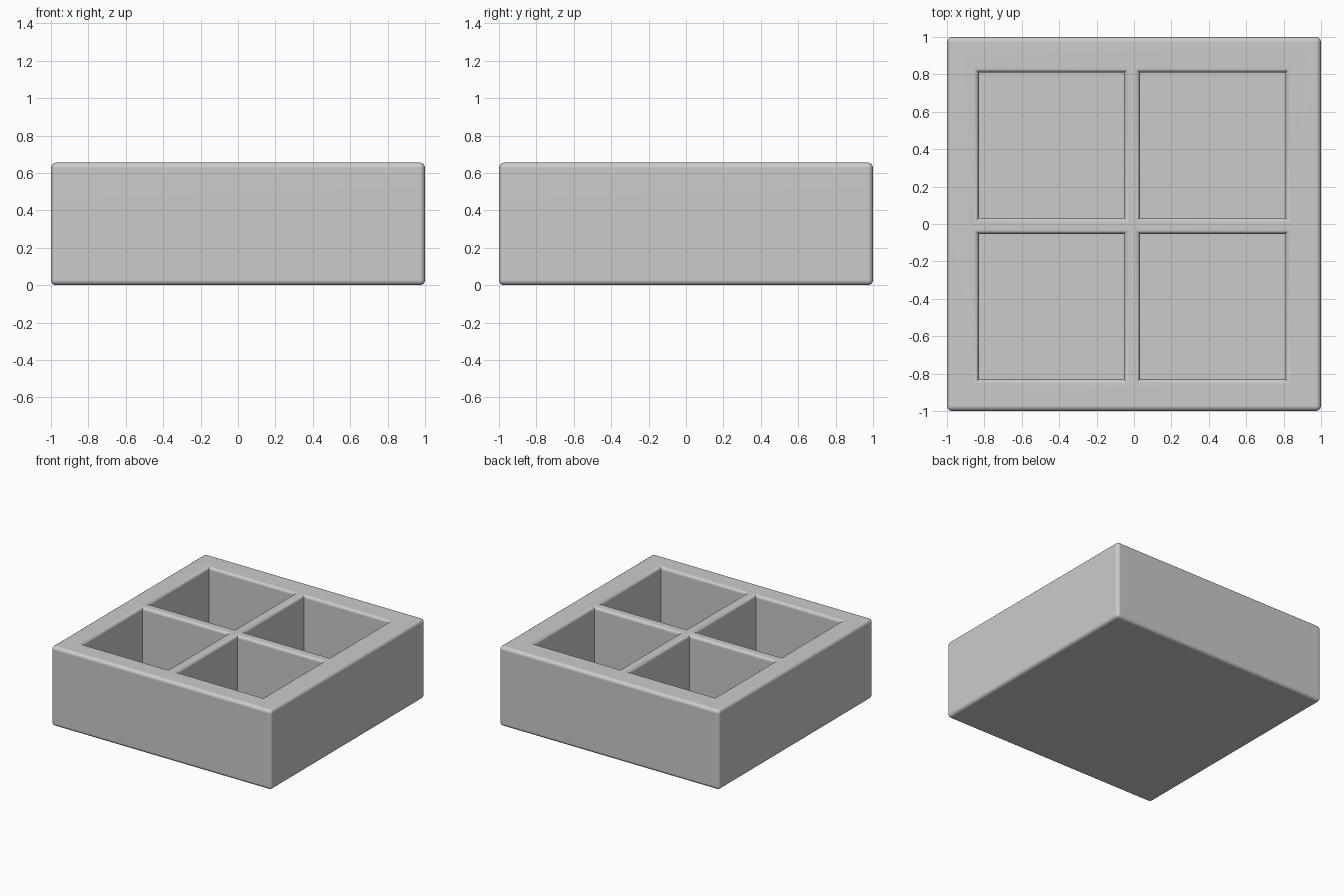
import bpy, bmesh, math

HEIGHT = 0.655
ROUND = 0.028
FLOOR = 0.1
STEPS = 4
SPANS = [(-0.83, -0.053), (0.032, 0.81)]

default = bpy.data.objects.get("Cube")
if default:
    bpy.data.objects.remove(default, do_unlink=True)

grey = bpy.data.materials.new("grey")
grey.use_nodes = True
grey.diffuse_color = (0.6, 0.6, 0.6, 1)
grey.node_tree.nodes["Principled BSDF"].inputs["Base Color"].default_value = grey.diffuse_color


def make_object(name, bm):
    bmesh.ops.recalc_face_normals(bm, faces=bm.faces)
    mesh = bpy.data.meshes.new(name)
    bm.to_mesh(mesh)
    bm.free()
    mesh.materials.append(grey)
    obj = bpy.data.objects.new(name, mesh)
    bpy.context.collection.objects.link(obj)
    return obj


def add_pocket(bm, xs, ys, profile):
    """Loft a rectangle through (outward offset, height) pairs."""
    rings = []
    for off, z in profile:
        x0, x1, y0, y1 = xs[0] - off, xs[1] + off, ys[0] - off, ys[1] + off
        rings.append([bm.verts.new((x, y, z))
                      for x, y in ((x0, y0), (x1, y0), (x1, y1), (x0, y1))])
    for low, high in zip(rings, rings[1:]):
        for i in range(4):
            j = (i + 1) % 4
            bm.faces.new((low[i], low[j], high[j], high[i]))
    bm.faces.new(rings[0])
    bm.faces.new(rings[-1])


# Solid outer block with rounded edges
bm = bmesh.new()
bmesh.ops.create_cube(bm, size=1)
for v in bm.verts:
    v.co = (v.co.x * 2, v.co.y * 2, (v.co.z + 0.5) * HEIGHT)
bmesh.ops.bevel(bm, geom=bm.edges[:], offset=ROUND, segments=STEPS,
                profile=0.5, affect='EDGES')
tray = make_object("divided_tray", bm)

# Four pockets with a rounded rim flaring out at the top
rim = 0.024
profile = [(0, FLOOR)]
for i in range(STEPS + 1):
    a = math.pi / 2 * i / STEPS
    profile.append((rim * (1 - math.cos(a)), HEIGHT - rim + rim * math.sin(a)))
profile.append((rim, HEIGHT + 0.1))
bm = bmesh.new()
for xs in SPANS:
    for ys in SPANS:
        add_pocket(bm, xs, ys, profile)
cutter = make_object("pocket_cutter", bm)
cutter.hide_render = True

# Cut the pockets, then drop the cutter
cut = tray.modifiers.new("pockets", 'BOOLEAN')
cut.operation = 'DIFFERENCE'
cut.solver = 'EXACT'
cut.object = cutter
bpy.ops.object.select_all(action='DESELECT')
bpy.context.view_layer.objects.active = tray
tray.select_set(True)
bpy.ops.object.modifier_apply(modifier=cut.name)
bpy.data.objects.remove(cutter, do_unlink=True)

# Smooth rounded edges, flat large faces
bpy.ops.object.shade_smooth_by_angle(angle=math.radians(35))
weighted = tray.modifiers.new("weighted_normals", 'WEIGHTED_NORMAL')
weighted.keep_sharp = True
